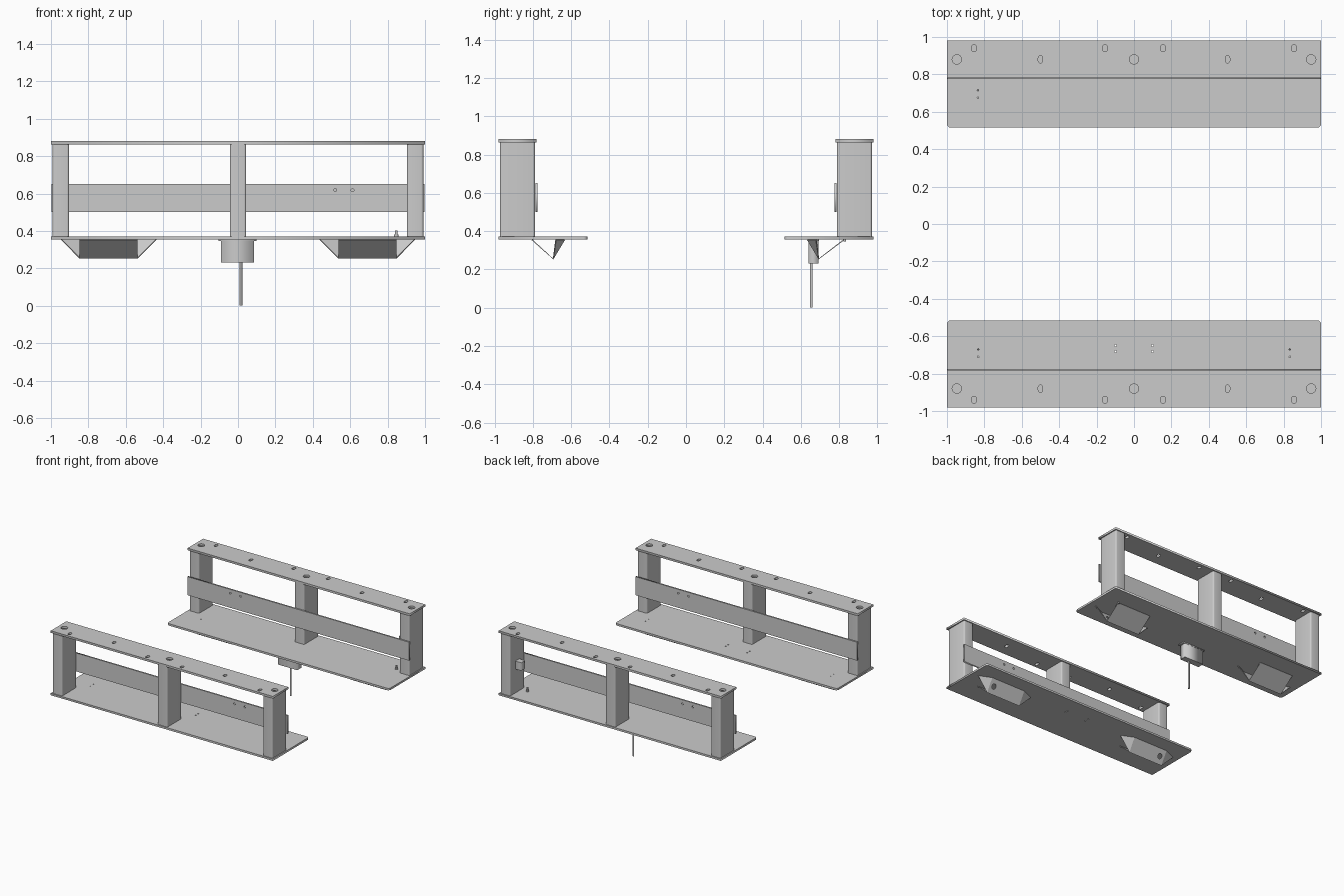
import bpy, bmesh, math
from mathutils import Matrix

if "Cube" in bpy.data.objects:
    bpy.data.objects.remove(bpy.data.objects["Cube"])

HALF_TURN = Matrix.Rotation(math.pi, 4, 'Z')


def rrect(cx, cy, w, h, radii, n=5):
    """Rounded rectangle; radii in order +x+y, -x+y, -x-y, +x-y."""
    pts = []
    for i, (sx, sy) in enumerate([(1, 1), (-1, 1), (-1, -1), (1, -1)]):
        r = radii[i]
        for k in range(n if r else 1):
            a = math.radians(90 * i + (90 * k / (n - 1)))
            pts.append((cx + sx * (w / 2 - r) + r * math.cos(a),
                        cy + sy * (h / 2 - r) + r * math.sin(a)))
    return pts


def circle(cx, cy, r, n=24):
    return [(cx + r * math.cos(2 * math.pi * i / n),
             cy + r * math.sin(2 * math.pi * i / n)) for i in range(n)]


def add_mesh(name, mesh, mat):
    mesh.transform(mat)
    ob = bpy.data.objects.new(name, mesh)
    bpy.context.collection.objects.link(ob)
    return ob


def prism(name, loops, z0, z1, mat):
    """Extrude outlines from z0 to z1; loops after the first are holes."""
    cu = bpy.data.curves.new(name, 'CURVE')
    cu.dimensions, cu.fill_mode, cu.extrude = '2D', 'BOTH', (z1 - z0) / 2
    for pts in loops:
        s = cu.splines.new('POLY')
        s.points.add(len(pts) - 1)
        s.use_cyclic_u = True
        for p, (x, y) in zip(s.points, pts):
            p.co = (x, y, 0, 1)
    tmp = bpy.data.objects.new(name + "_outline", cu)
    bpy.context.collection.objects.link(tmp)
    dg = bpy.context.evaluated_depsgraph_get()
    mesh = bpy.data.meshes.new_from_object(tmp.evaluated_get(dg))
    bpy.data.objects.remove(tmp)
    bm = bmesh.new()
    bm.from_mesh(mesh)
    bmesh.ops.remove_doubles(bm, verts=bm.verts, dist=1e-5)
    bmesh.ops.recalc_face_normals(bm, faces=bm.faces)
    bm.to_mesh(mesh)
    bm.free()
    return add_mesh(name, mesh, mat @ Matrix.Translation((0, 0, (z0 + z1) / 2)))


def box(name, x0, x1, y0, y1, z0, z1, mat):
    return prism(name, [[(x0, y0), (x1, y0), (x1, y1), (x0, y1)]], z0, z1, mat)


def shroud(name, cx, outer_y, mat):
    """Bent sheet under the base plate with two folded wings."""
    bm = bmesh.new()
    a, b, c, w = [], [], [], []
    for s in (-1, 1):
        x = cx + s * 0.155
        a.append(bm.verts.new((x, outer_y, 0.355)))
        b.append(bm.verts.new((x, 0.694, 0.255)))
        c.append(bm.verts.new((x, 0.635, 0.355)))
        w.append(bm.verts.new((cx + s * 0.255, 0.68, 0.355)))
    bm.faces.new((a[0], a[1], b[1], b[0]))
    bm.faces.new((b[0], b[1], c[1], c[0]))
    bm.faces.new((b[0], c[0], w[0]))
    bm.faces.new((b[1], w[1], c[1]))
    bmesh.ops.recalc_face_normals(bm, faces=bm.faces)
    mesh = bpy.data.meshes.new(name)
    bm.to_mesh(mesh)
    bm.free()
    ob = add_mesh(name, mesh, mat)
    sol = ob.modifiers.new("thickness", 'SOLIDIFY')
    sol.thickness, sol.offset = 0.006, 0
    # round cable hole in the inner panel
    cut = prism(name + "_cutter",
                [circle(0, 0, 0.018)], -0.025, 0.025,
                mat @ Matrix.Translation((cx + math.copysign(0.115, cx), 0.665, 0.305))
                @ Matrix.Rotation(math.pi / 2, 4, 'X'))
    cut.hide_render = True
    cut.hide_set(True)
    bo = ob.modifiers.new("hole", 'BOOLEAN')
    bo.object, bo.operation, bo.solver = cut, 'DIFFERENCE', 'EXACT'


def bracket(side, mat, base_holes, outer_y):
    # top plate with round holes and slots
    top = [rrect(0, 0.88, 2, 0.2, (0, 0, 0, 0))]
    top += [circle(x, 0.88, 0.025) for x in (-0.947, 0, 0.947)]
    top += [rrect(x, y, 0.024, 0.038, (0.011,) * 4)
            for x, y in ((-0.855, 0.94), (-0.155, 0.94), (0.155, 0.94),
                         (0.855, 0.94), (-0.5, 0.88), (0.5, 0.88))]
    prism(side + "_top_plate", top, 0.863, 0.88, mat)
    # base plate, inner corners rounded
    base = [rrect(0, 0.7475, 2, 0.465, (0, 0, 0.02, 0.02))]
    base += [circle(x, y, r, 10) for x, y, r in base_holes]
    prism(side + "_base_plate", base, 0.355, 0.371, mat)
    # hollow upright posts
    for label, x in (("left", -0.947), ("middle", 0), ("right", 0.947)):
        post = prism(f"{side}_{label}_post",
                     [rrect(x, 0.88, 0.088, 0.184, (0.012,) * 4),
                      rrect(x, 0.88, 0.072, 0.168, (0.006,) * 4)], 0.371, 0.863, mat)
        bpy.context.view_layer.objects.active = post
        post.select_set(True)
        bpy.ops.object.shade_smooth_by_angle(angle=math.radians(30))
        post.select_set(False)
    # rail across the inner side, drawn flat then stood up
    stand = Matrix.Translation((0, 0.781, 0)) @ Matrix.Rotation(math.pi / 2, 4, 'X')
    prism(side + "_rail",
          [rrect(0, 0.575, 1.995, 0.15, (0, 0, 0, 0)),
           circle(-0.52, 0.618, 0.008, 12), circle(-0.612, 0.618, 0.008, 12)],
          -0.006, 0.006, mat @ stand)
    # shrouds under the base
    for label, cx in (("left", -0.692), ("right", 0.692)):
        shroud(f"{side}_{label}_shroud", cx, outer_y, mat)


front_holes = [(s * 0.833, y, 0.004) for s in (-1, 1) for y in (0.67, 0.71)]
front_holes += [(s * 0.098, y, 0.006) for s in (-1, 1) for y in (0.65, 0.682)]
back_holes = [(-0.835, y, 0.004) for y in (0.675, 0.715)]
bracket("front", HALF_TURN, front_holes, 0.805)
bracket("back", Matrix(), back_holes, 0.825)

# sensor box with mounting flange and hanging rod
I = Matrix()
box("sensor_flange", -0.105, 0.1, 0.638, 0.694, 0.347, 0.355, I)
box("sensor_box", -0.09, 0.085, 0.64, 0.692, 0.23, 0.347, I)
prism("hanging_rod", [circle(0.016, 0.655, 0.007, 16)], 0, 0.23, I)

# small switch box on the post and pin on the base
box("switch_box", 0.85, 0.903, 0.855, 0.905, 0.565, 0.63, I)
prism("cable_pin", [circle(0.846, 0.83, 0.007, 16)], 0.345, 0.402, I)
prism("pin_collar", [circle(0.846, 0.83, 0.012, 16)], 0.371, 0.38, I)
